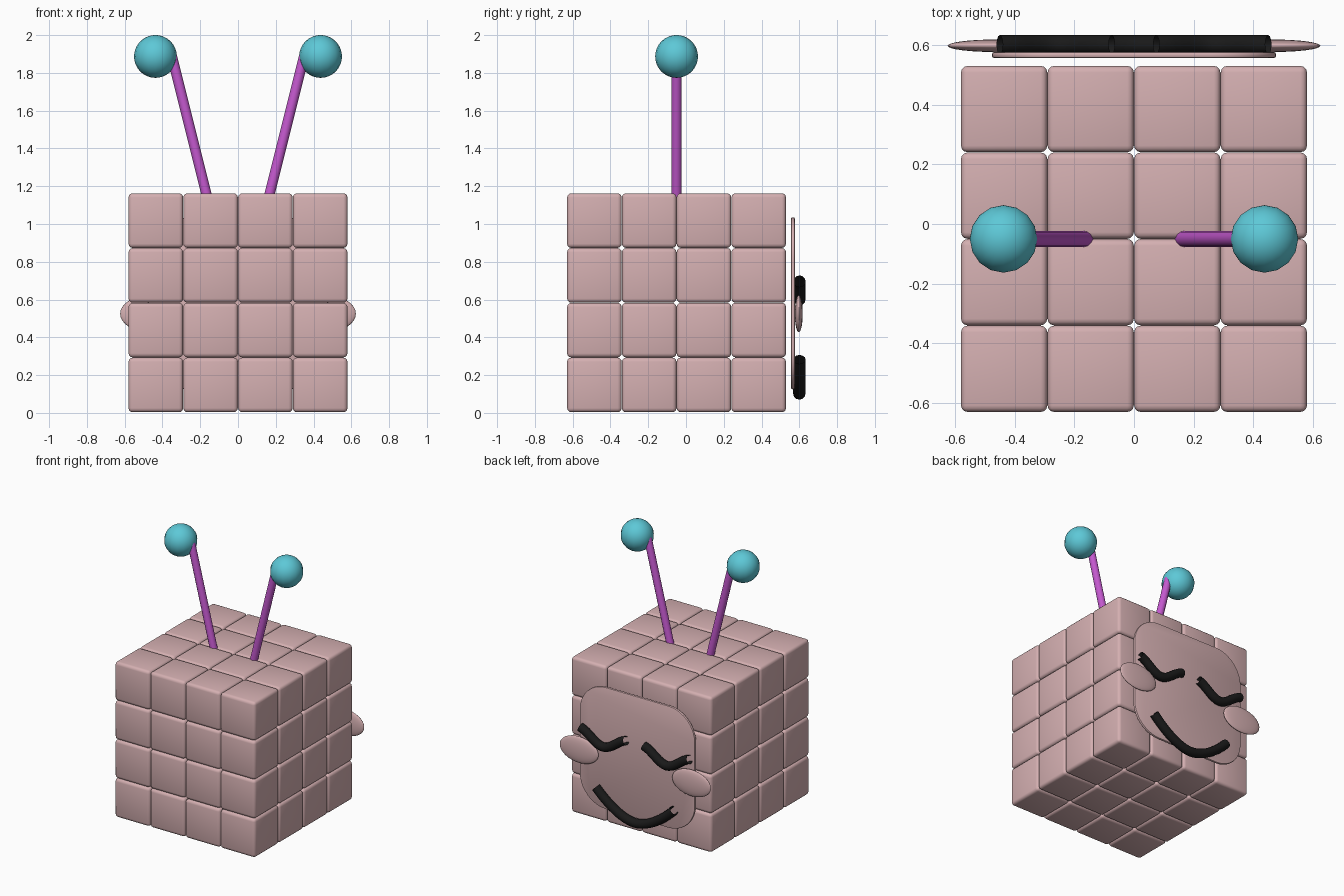
import bpy, bmesh, math
from mathutils import Vector, Matrix

if "Cube" in bpy.data.objects:
    bpy.data.objects.remove(bpy.data.objects["Cube"])


def material(name, rgb):
    m = bpy.data.materials.new(name)
    m.diffuse_color = (*rgb, 1)
    m.use_nodes = True
    m.node_tree.nodes["Principled BSDF"].inputs["Base Color"].default_value = m.diffuse_color
    return m


PINK = material("dusty pink", (0.66, 0.43, 0.44))
TEAL = material("teal", (0.11, 0.58, 0.68))
PURPLE = material("purple", (0.56, 0.10, 0.63))
BLACK = material("black", (0.01, 0.01, 0.01))


def finish(name, bm, mat, angle=40):
    bmesh.ops.recalc_face_normals(bm, faces=bm.faces[:])
    me = bpy.data.meshes.new(name)
    bm.to_mesh(me)
    bm.free()
    me.materials.append(mat)
    ob = bpy.data.objects.new(name, me)
    bpy.context.collection.objects.link(ob)
    bpy.ops.object.select_all(action='DESELECT')
    ob.select_set(True)
    bpy.context.view_layer.objects.active = ob
    bpy.ops.object.shade_smooth_by_angle(angle=math.radians(angle))
    return ob


def ball(name, centre, radii, mat, segs, rings):
    bm = bmesh.new()
    bmesh.ops.create_uvsphere(bm, u_segments=segs, v_segments=rings, radius=1)
    bmesh.ops.transform(bm, verts=bm.verts[:],
                        matrix=Matrix.Translation(centre) @ Matrix.Diagonal((*radii, 1)))
    return finish(name, bm, mat, 60)


def tube(name, points, radius, mat, caps):
    cu = bpy.data.curves.new(name, 'CURVE')
    cu.dimensions = '3D'
    cu.bevel_depth = radius
    cu.bevel_resolution = 4
    cu.use_fill_caps = caps
    sp = cu.splines.new('POLY')
    sp.points.add(len(points) - 1)
    for p, co in zip(sp.points, points):
        p.co = (*co, 1)
    cu.materials.append(mat)
    ob = bpy.data.objects.new(name, cu)
    bpy.context.collection.objects.link(ob)
    bpy.ops.object.select_all(action='DESELECT')
    ob.select_set(True)
    bpy.context.view_layer.objects.active = ob
    bpy.ops.object.convert(target='MESH')
    bpy.ops.object.shade_smooth_by_angle(angle=math.radians(50))


# Body: 4 x 4 x 4 stack of rounded blocks
PITCH = 0.29
bm = bmesh.new()
for i in range(4):
    for j in range(4):
        for k in range(4):
            c = Vector((i - 1.5, j - 1.5, k + 0.5)) * PITCH + Vector((0, -0.05, 0.003))
            bmesh.ops.create_cube(bm, size=PITCH - 0.001, matrix=Matrix.Translation(c))
bmesh.ops.bevel(bm, geom=bm.edges[:], offset=0.022, segments=3, profile=0.5,
                affect='EDGES')
finish("body_blocks", bm, PINK, 50)

# Face plate on the back: rounded square with soft rim
HW, HH, R, ZC = 0.476, 0.455, 0.22, 0.58
bm = bmesh.new()
ring = []
for q, (sx, sz) in enumerate(((1, 1), (-1, 1), (-1, -1), (1, -1))):
    for s in range(11):
        a = math.pi / 2 * (q + s / 10)
        ring.append(bm.verts.new((sx * (HW - R) + R * math.cos(a), 0.556,
                                  ZC + sz * (HH - R) + R * math.sin(a))))
face = bm.faces.new(ring)
ext = bmesh.ops.extrude_face_region(bm, geom=[face])
bmesh.ops.translate(bm, vec=(0, 0.02, 0),
                    verts=[v for v in ext["geom"] if isinstance(v, bmesh.types.BMVert)])
rim = [e for e in bm.edges if abs(e.verts[0].co.y - e.verts[1].co.y) < 1e-5]
bmesh.ops.bevel(bm, geom=rim, offset=0.007, segments=2, profile=0.5, affect='EDGES')
finish("face_plate", bm, PINK)

# Mirrored parts: antennae, tips, cheeks, closed eyes
for s, side in ((-1, "left"), (1, "right")):
    tube(f"antenna_{side}", [(s * 0.163, -0.05, 1.14), (s * 0.353, -0.05, 1.9)],
         0.027, PURPLE, True)
    ball(f"antenna_tip_{side}", (s * 0.437, -0.05, 1.887), (0.113,) * 3, TEAL, 16, 32)
    ball(f"cheek_{side}", (s * 0.464, 0.597, 0.525), (0.16, 0.021, 0.098), PINK, 32, 16)
    eye = []
    for n in range(17):
        t = n / 8 - 1
        eye.append((s * (0.262 + 0.188 * t), 0.601,
                    0.60 + 0.05 * (1 - math.cos(math.pi * 0.9 * t))))
    tube(f"eye_{side}", eye, 0.032, BLACK, False)

# Smile
smile = []
for n in range(25):
    t = n / 12 - 1
    smile.append((0.322 * t, 0.6, 0.103 + 0.18 * abs(t) ** 1.8))
tube("mouth", smile, 0.033, BLACK, False)
